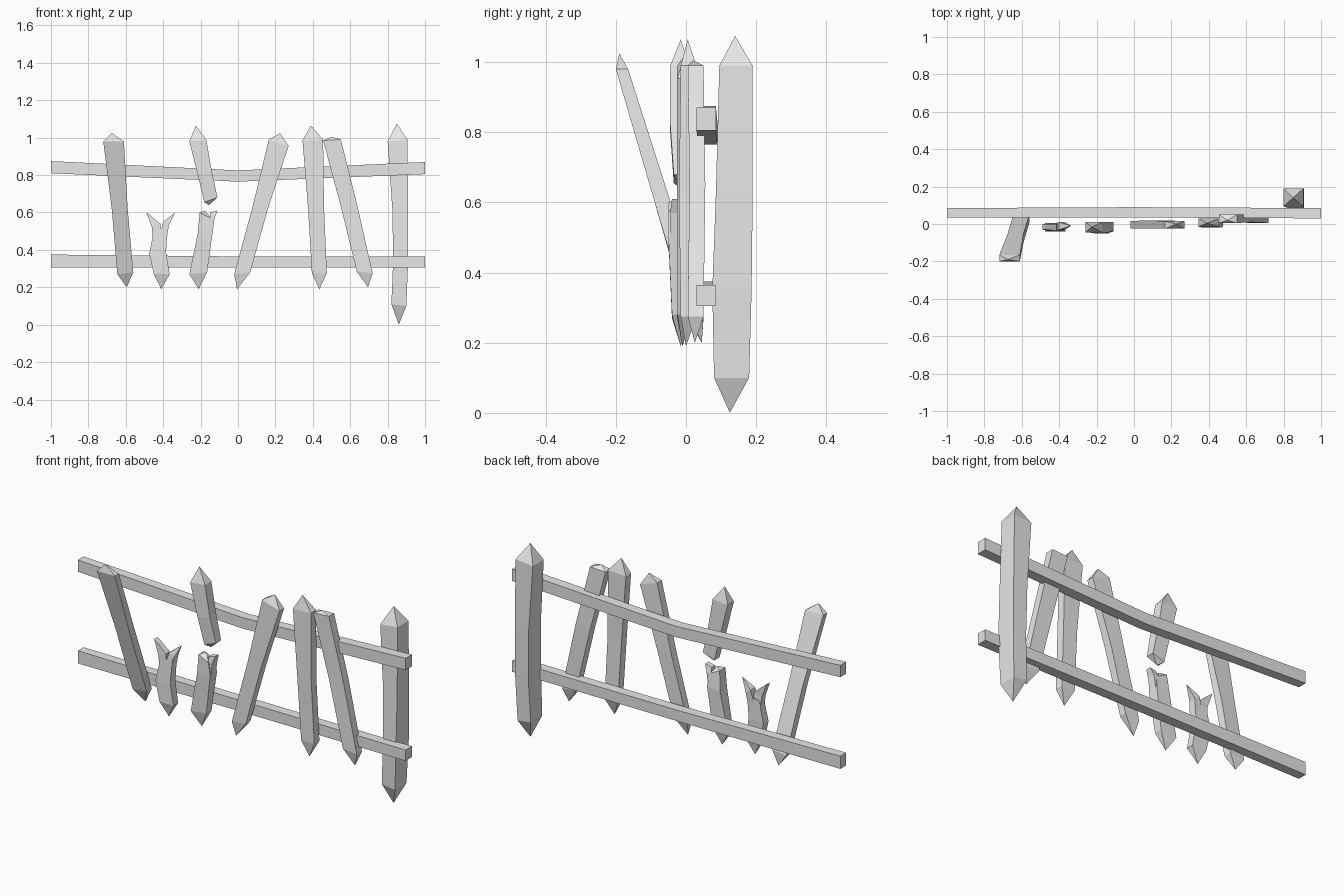
import bpy
import bmesh

cube = bpy.data.objects.get("Cube")
if cube:
    bpy.data.objects.remove(cube, do_unlink=True)

grey = bpy.data.materials.new("weathered grey")
grey.use_nodes = True
colour = (0.8, 0.8, 0.8, 1)
grey.diffuse_color = colour
grey.node_tree.nodes["Principled BSDF"].inputs["Base Color"].default_value = colour


def add_sections(bm, sections, first_tip=None, last_tip=None):
    """Loft four-sided sections; close each end with a point or a flat cap.

    A section holds two edge points (x, z), (x, z) and its front and back y.
    """
    rings = []
    for (xa, za), (xb, zb), front, back in sections:
        corners = [(xa, front, za), (xb, front, zb), (xb, back, zb), (xa, back, za)]
        rings.append([bm.verts.new(corner) for corner in corners])
    for lower, upper in zip(rings, rings[1:]):
        for i in range(4):
            j = (i + 1) % 4
            bm.faces.new((lower[i], lower[j], upper[j], upper[i]))
    for ring, tip in ((rings[0], first_tip), (rings[-1], last_tip)):
        if tip is None:
            bm.faces.new(ring)
            continue
        point = bm.verts.new(tip)
        for i in range(4):
            bm.faces.new((ring[i], ring[(i + 1) % 4], point))


def build(name, *pieces):
    """Make one flat-shaded timber object from one or more lofted pieces."""
    bm = bmesh.new()
    for piece in pieces:
        add_sections(bm, *piece)
    bmesh.ops.recalc_face_normals(bm, faces=bm.faces)
    mesh = bpy.data.meshes.new(name)
    bm.to_mesh(mesh)
    bm.free()
    mesh.materials.append(grey)
    timber = bpy.data.objects.new(name, mesh)
    bpy.context.collection.objects.link(timber)
    return timber


# Horizontal rails, the upper one sagging in the middle
build("upper_rail", ([
    ((-1, .81), (-1, .875), .035, .085),
    ((0, .765), (0, .825), .035, .09),
    ((1, .805), (1, .87), .03, .085)],))
build("lower_rail", ([
    ((-1, .305), (-1, .375), .035, .085),
    ((0, .305), (0, .365), .035, .09),
    ((1, .305), (1, .365), .03, .085)],))

# Square post, pointed at both ends
build("post", ([
    ((.82, .11), (.9, .1), .08, .18),
    ((.83, .35), (.91, .35), .075, .187),
    ((.825, .62), (.91, .62), .085, .19),
    ((.8, .98), (.905, .99), .095, .19)],
    (.86, .125, 0), (.85, .14, 1.075)))

# Loose plank falling forward
build("leaning_plank", ([
    ((-.645, .27), (-.56, .28), .005, .05),
    ((-.675, .62), (-.59, .62), -.095, -.05),
    ((-.72, .98), (-.61, .98), -.2, -.165)],
    (-.595, .045, .2), (-.675, -.19, 1.025)))

# Whole planks with pointed ends
build("middle_plank", ([
    ((-.02, .27), (.065, .28), -.025, .015),
    ((.075, .62), (.16, .62), -.025, .02),
    ((.165, .99), (.27, .955), -.025, .015)],
    (-.005, -.01, .19), (.225, 0, 1.025)))
build("upright_plank", ([
    ((.395, .275), (.475, .275), -.015, .03),
    ((.375, .62), (.46, .62), -.02, .025),
    ((.345, .985), (.455, .99), -.015, .03)],
    (.435, 0, .19), (.39, .005, 1.065)))
build("tilted_plank", ([
    ((.635, .285), (.72, .275), .005, .05),
    ((.545, .65), (.635, .65), .01, .055),
    ((.455, .985), (.55, .99), .005, .05)],
    (.695, .025, .2), (.5, .02, 1.005)))

# Plank snapped in two
build("snapped_plank_top", ([
    ((-.18, .655), (-.11, .68), -.035, .01),
    ((-.215, .8), (-.14, .82), -.045, .01),
    ((-.26, .98), (-.17, .99), -.045, .01)],
    (-.155, -.015, .64), (-.225, -.015, 1.065)))
build("snapped_plank_bottom",
    ([((-.26, .27), (-.165, .28), -.04, .005),
      ((-.215, .49), (-.135, .5), -.05, .01),
      ((-.205, .6), (-.145, .57), -.05, 0)],
     (-.21, -.015, .19), (-.175, -.025, .61)),
    ([((-.18, .5), (-.135, .5), -.045, 0),
      ((-.15, .57), (-.125, .57), -.045, 0),
      ((-.15, .6), (-.11, .61), -.04, -.01)],))

# Stump split into two splinters
build("split_stump",
    ([((-.45, .27), (-.365, .27), -.04, 0),
      ((-.475, .38), (-.385, .39), -.04, .005),
      ((-.45, .5), (-.375, .52), -.035, .005)],
     (-.41, -.015, .19)),
    ([((-.455, .46), (-.41, .48), -.035, .005),
      ((-.46, .52), (-.415, .54), -.035, 0),
      ((-.49, .6), (-.475, .59), -.03, 0)],),
    ([((-.42, .48), (-.38, .47), -.035, .005),
      ((-.4, .55), (-.37, .53), -.03, .01)],
     None, (-.335, -.01, .6)))
